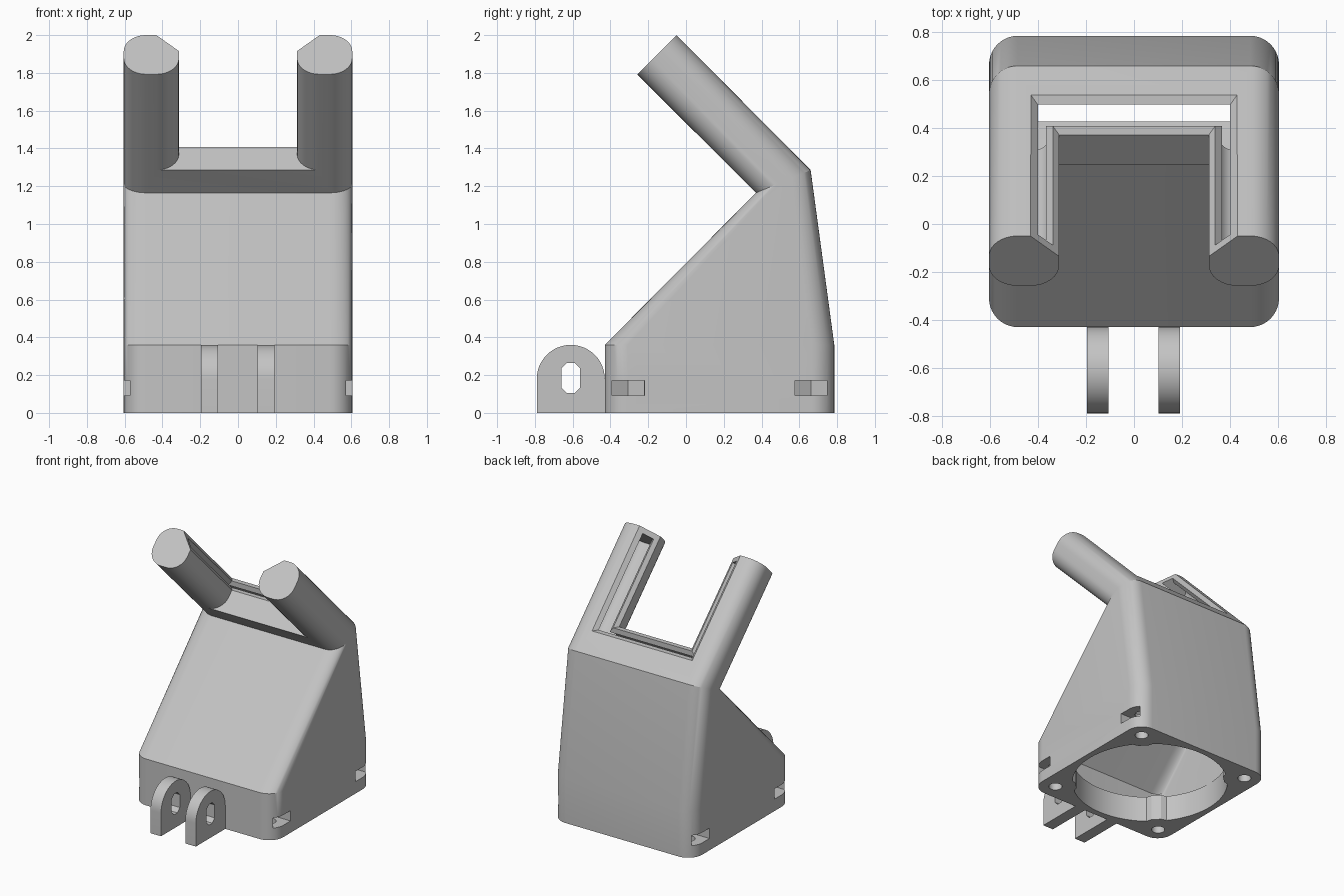
import bpy, bmesh, math
from mathutils import Vector

if "Cube" in bpy.data.objects:
    bpy.data.objects.remove(bpy.data.objects["Cube"])

GREY = (0.55, 0.55, 0.55, 1)
grey = bpy.data.materials.new("light grey plastic")
grey.use_nodes = True
grey.diffuse_color = GREY
grey.node_tree.nodes["Principled BSDF"].inputs["Base Color"].default_value = GREY

HALF = 0.605            # half width of the body
MID_Y = 0.178           # centre of the base
R = 0.12                # corner rounding
WALL = 0.04
GAP = 0.3125            # half gap between the arms
LOW, TOP = 1.085, 1.379  # arm underside and upper side, along the arm normal
S_BAR, S_END = 0.733, 1.4496  # crossbar end and arm tips, along the arm


def loft(name, rings, split=None):
    """Skin closed rings; split gives two index lists for a folded first cap."""
    bm = bmesh.new()
    vs = [[bm.verts.new(p) for p in ring] for ring in rings]
    n = len(vs[0])
    for a, b in zip(vs, vs[1:]):
        for i in range(n):
            j = (i + 1) % n
            bm.faces.new((a[i], a[j], b[j], b[i]))
    for ids in split or [range(n)]:
        bm.faces.new([vs[0][i] for i in ids])
    bm.faces.new(vs[-1])
    bmesh.ops.recalc_face_normals(bm, faces=bm.faces)
    me = bpy.data.meshes.new(name)
    bm.to_mesh(me)
    bm.free()
    me.materials.append(grey)
    ob = bpy.data.objects.new(name, me)
    bpy.context.collection.objects.link(ob)
    return ob


def cut(target, cutter):
    mod = target.modifiers.new("cut", 'BOOLEAN')
    mod.operation = 'DIFFERENCE'
    mod.solver = 'EXACT'
    mod.object = cutter
    bpy.context.view_layer.objects.active = target
    bpy.ops.object.modifier_apply(modifier=mod.name)
    bpy.data.objects.remove(cutter)


def arm(x, s, n):
    """Point from arm coordinates: across, along the arm, normal to it."""
    k = math.sqrt(0.5)
    return Vector((x, (n - s) * k, (n + s) * k))


def ring(front, back, hx, r, frac, steps=10):
    """Rounded rectangle spanning a front and a back (y, z) point."""
    pts = []
    for q, (sx, v0) in enumerate([(1, 1), (-1, 1), (-1, 0), (1, 0)]):
        for i in range(steps + 1):
            a = math.pi / 2 * (q + i / steps)
            v = (1 - frac if v0 else frac) + frac * math.sin(a)
            x = sx * (hx - r) + r * math.cos(a)
            pts.append((x, front[0] + (back[0] - front[0]) * v,
                        front[1] + (back[1] - front[1]) * v))
    return pts


def arm_ring(s, inset):
    f, b = arm(0, s, LOW + inset), arm(0, s, TOP - inset)
    r = R - inset
    return ring(f.yz, b.yz, HALF - inset, r, r / (TOP - LOW - 2 * inset))


def pocket(name, e):
    """Space between the arms, grown outward by e."""
    w, r, steps = GAP + e, R - e, 8
    side = [(GAP + R, LOW - 0.1)]
    for i in range(steps + 1):
        a = math.pi / 2 * (1 - i / steps)
        side.append((GAP + R - r * math.cos(a), LOW + R - r * math.sin(a)))
    knee, rise = TOP - R - 0.41 * e, 0.2
    side += [(w, knee), (w + rise, knee + rise)]
    prof = side + [(-x, n) for x, n in reversed(side)]
    start = [arm(x, S_BAR - e - max(0, n - knee), n) for x, n in prof]
    end = [arm(x, S_END + 0.2, n) for x, n in prof]
    m, k = len(prof), len(side)
    upper = [k - 2, k - 1, k, k + 1]
    lower = [i for i in range(m) if i not in (k - 1, k)]
    return loft(name, [start, end], [lower, upper])


def circle(cx, cy, z, r, n):
    return [(cx + r * math.cos(2 * math.pi * i / n),
             cy + r * math.sin(2 * math.pi * i / n), z) for i in range(n)]


def post(name, cx, cy, z0, z1, r, n):
    return loft(name, [circle(cx, cy, z, r, n) for z in (z0, z1)])


def box(name, x0, x1, y0, y1, z0, z1):
    return loft(name, [[(x0, y0, z), (x1, y0, z), (x1, y1, z), (x0, y1, z)] for z in (z0, z1)])


# Outer duct: base, sloping hood and the bent-over top
body = loft("duct_body", [
    ring((-0.43, 0), (0.785, 0), HALF, R, 0.1),
    ring((-0.43, 0.36), (0.785, 0.36), HALF, R, 0.1),
    ring((0.37, 1.165), (0.66, 1.285), HALF, R, 0.41),
    arm_ring(S_END, 0)])
cut(body, pocket("arm_gap", 0))

# Hollow inside, leaving a wall around the gap between the arms
ri = R - WALL
cavity = loft("cavity", [
    ring((-0.39, 0.2), (0.745, 0.2), HALF - WALL, ri, 0.07),
    ring((-0.39, 0.343), (0.745, 0.357), HALF - WALL, ri, 0.07),
    ring((0.427, 1.165), (0.614, 1.28), HALF - WALL, ri, 0.37),
    arm_ring(S_END - WALL, WALL)])
cut(cavity, pocket("arm_gap_wall", WALL))
cut(body, cavity)

# U-shaped air slot along the chamfer
k = math.sqrt(0.5)
section = []
for t, d in [(0.22, -0.06), (0.74, -0.06), (0.74, 0.08), (0.22, 0.08)]:
    section.append((R * t + d * k, TOP - R + R * t - d * k))
tip = S_END - WALL
slot = loft("air_slot", [
    [arm(sx * (GAP + o), tip if at_tip else S_BAR - o, n) for o, n in section]
    for sx, at_tip in ((-1, True), (-1, False), (1, False), (1, True))])
cut(body, slot)

# Round fan opening with slight flats near the screws
STEPS = 96
opening = []
for z in (-0.05, 0.22):
    pts = []
    for i in range(STEPS):
        a = 2 * math.pi * i / STEPS
        off = abs((a % (math.pi / 2)) - math.pi / 4)
        r = 0.535 if off < 0.12 else 0.56
        pts.append((r * math.cos(a), MID_Y + r * math.sin(a), z))
    opening.append(pts)
cut(body, loft("fan_opening", opening))

# Screw holes and side-loaded nut slots
for sx in (-1, 1):
    for sy in (-1, 1):
        cx, cy = sx * 0.484, MID_Y + sy * 0.484
        cut(body, post("screw_hole", cx, cy, -0.05, 0.23, 0.048, 20))
        cut(body, post("nut_pocket", cx, cy, 0.092, 0.172, 0.098, 6))
        x0, x1 = sorted((cx, sx * 0.7))
        cut(body, box("nut_slot", x0, x1, cy - 0.085, cy + 0.085, 0.092, 0.172))

# Mounting lugs with elongated holes
outline = [(-0.42, 0), (-0.42, 0.18)]
outline += [(-0.61 + 0.18 * math.cos(math.pi * i / 24),
             0.18 + 0.18 * math.sin(math.pi * i / 24)) for i in range(25)]
outline += [(-0.79, 0)]
hole = []
for sy, sz, flip in [(1, 1, 0), (-1, 1, 1), (-1, -1, 0), (1, -1, 1)]:
    pair = [(-0.61 + sy * 0.05, 0.185 + sz * 0.05), (-0.61 + sy * 0.02, 0.185 + sz * 0.08)]
    hole += reversed(pair) if flip else pair
lugs = []
for name, x0 in (("right_lug", -0.197), ("left_lug", 0.102)):
    x1 = x0 + 0.09
    lug = loft(name, [[(x, y, z) for y, z in outline] for x in (x0, x1)])
    cut(lug, loft("lug_hole", [[(x, y, z) for y, z in hole] for x in (x0 - 0.1, x1 + 0.1)]))
    lugs.append(lug)

for ob in [body] + lugs:
    bpy.ops.object.select_all(action='DESELECT')
    ob.select_set(True)
    bpy.context.view_layer.objects.active = ob
    bpy.ops.object.shade_smooth_by_angle(angle=math.radians(25))
